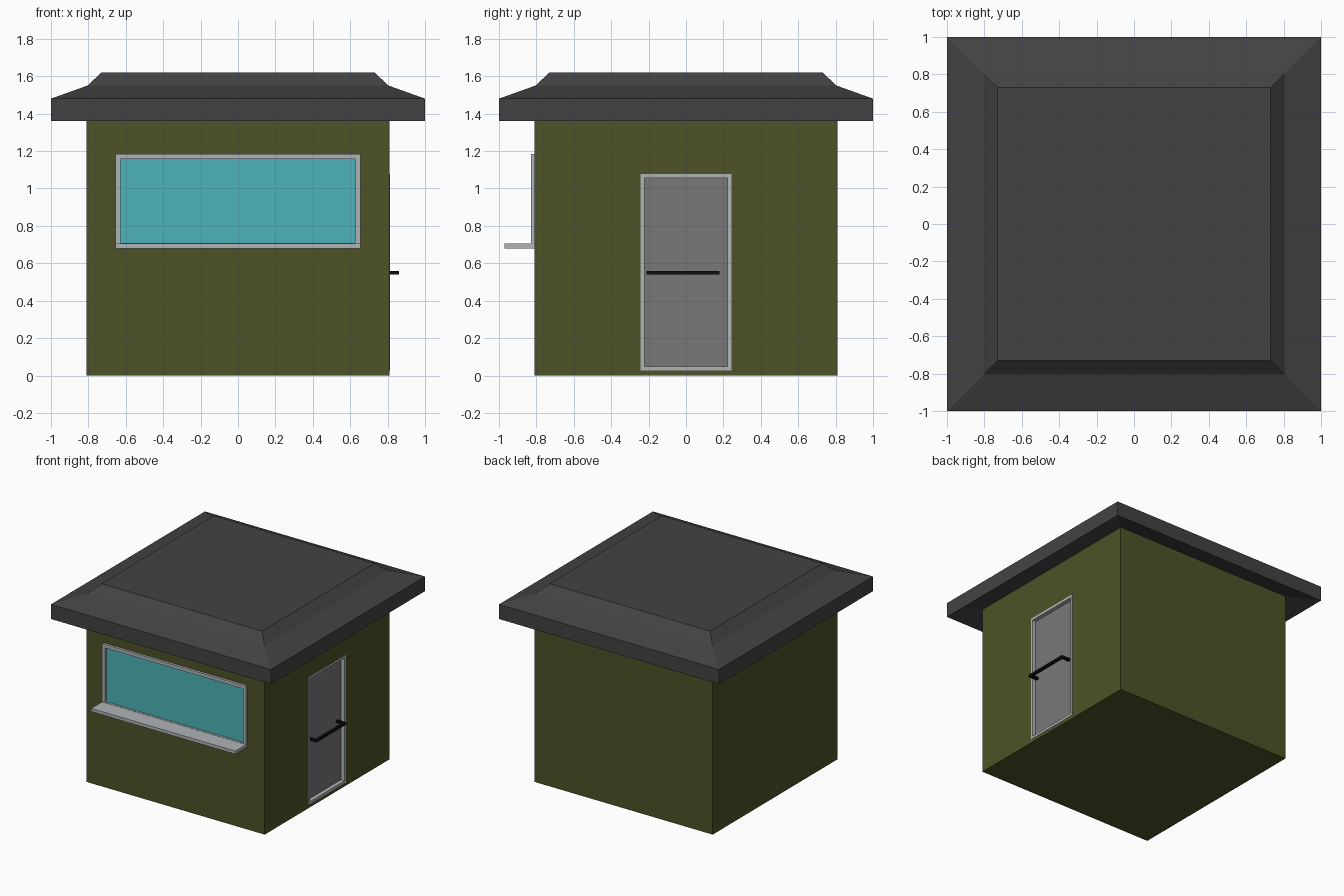
import bpy, bmesh
from math import radians
from mathutils import Vector

if "Cube" in bpy.data.objects:
    bpy.data.objects.remove(bpy.data.objects["Cube"])


def material(name, rgb):
    m = bpy.data.materials.new(name)
    m.diffuse_color = (*rgb, 1)
    m.use_nodes = True
    m.node_tree.nodes["Principled BSDF"].inputs["Base Color"].default_value = m.diffuse_color
    return m


OLIVE = material("olive_paint", (0.075, 0.085, 0.02))
DARK = material("dark_roofing", (0.055, 0.055, 0.055))
TRIM = material("pale_trim", (0.43, 0.46, 0.48))
GLASS = material("teal_glass", (0.075, 0.46, 0.48))
PANEL = material("grey_panel", (0.19, 0.19, 0.19))
BLACK = material("black_metal", (0.004, 0.004, 0.004))


def finish(name, bm, mat):
    bmesh.ops.recalc_face_normals(bm, faces=bm.faces)
    me = bpy.data.meshes.new(name)
    bm.to_mesh(me)
    bm.free()
    ob = bpy.data.objects.new(name, me)
    bpy.context.collection.objects.link(ob)
    if mat:
        me.materials.append(mat)
    return ob


def add_box(bm, lo, hi):
    lo, hi = Vector(lo), Vector(hi)
    for v in bmesh.ops.create_cube(bm, size=1)["verts"]:
        v.co = (lo + hi) / 2 + v.co * (hi - lo)


def boxes(name, mat, *spans):
    bm = bmesh.new()
    for lo, hi in spans:
        add_box(bm, lo, hi)
    return finish(name, bm, mat)


def frame(name, mat, half, z0, z1, t, y0, y1):
    """Mitred rectangular frame facing -y."""
    bm = bmesh.new()
    loops = []
    for inset, y in ((0, y0), (0, y1), (t, y1), (t, y0)):
        w, a, b = half - inset, z0 + inset, z1 - inset
        loops.append([bm.verts.new((x, y, z)) for x, z in ((-w, a), (w, a), (w, b), (-w, b))])
    for a, b in zip(loops, loops[1:] + loops[:1]):
        for i in range(4):
            j = (i + 1) % 4
            bm.faces.new((a[i], a[j], b[j], b[i]))
    return finish(name, bm, mat)


# Walls with a door recess on the right side
W = 0.81
walls = boxes("walls", OLIVE, ((-W, -W, 0), (W, W, 1.41)))
cutter = boxes("door_recess_cutter", None, ((0.775, -0.235, 0.035), (0.9, 0.235, 1.07)))
cutter.hide_render = True
cut = walls.modifiers.new("door_recess", "BOOLEAN")
cut.operation, cut.solver, cut.object = "DIFFERENCE", "EXACT", cutter
bpy.context.view_layer.objects.active = walls
bpy.ops.object.modifier_apply(modifier=cut.name)
bpy.data.objects.remove(cutter)

# Roof: square rings from the sloped soffit up to the flat top
bm = bmesh.new()
rings = [[bm.verts.new((sx * r, sy * r, z)) for sx, sy in ((-1, -1), (1, -1), (1, 1), (-1, 1))]
         for r, z in ((0.81, 1.41), (1.0, 1.36), (1.0, 1.48), (0.805, 1.55), (0.73, 1.62))]
for a, b in zip(rings, rings[1:]):
    for i in range(4):
        j = (i + 1) % 4
        bm.faces.new((a[i], a[j], b[j], b[i]))
bm.faces.new(rings[0])
bm.faces.new(rings[-1])
finish("roof", bm, DARK)

# Front window: frame, glass and projecting sill
frame("window_frame", TRIM, 0.655, 0.68, 1.185, 0.028, -0.83, -W)
boxes("window_glass", GLASS, ((-0.64, -0.813, 0.69), (0.64, -0.80, 1.17)))
boxes("window_sill", TRIM, ((-0.655, -0.97, 0.68), (0.655, -0.83, 0.706)))

# Door on the right side: frame, panel and bar handle with two stubs
door_frame = frame("door_frame", TRIM, 0.242, 0.028, 1.077, 0.02, -0.812, -0.777)
door_frame.rotation_euler.z = radians(90)
boxes("door_panel", PANEL, ((0.77, -0.23, 0.04), (0.78, 0.23, 1.065)))
boxes("door_handle", BLACK,
      ((0.84, -0.21, 0.54), (0.86, 0.18, 0.56)),
      ((0.78, -0.21, 0.54), (0.84, -0.19, 0.56)),
      ((0.78, 0.16, 0.54), (0.84, 0.18, 0.56)))
